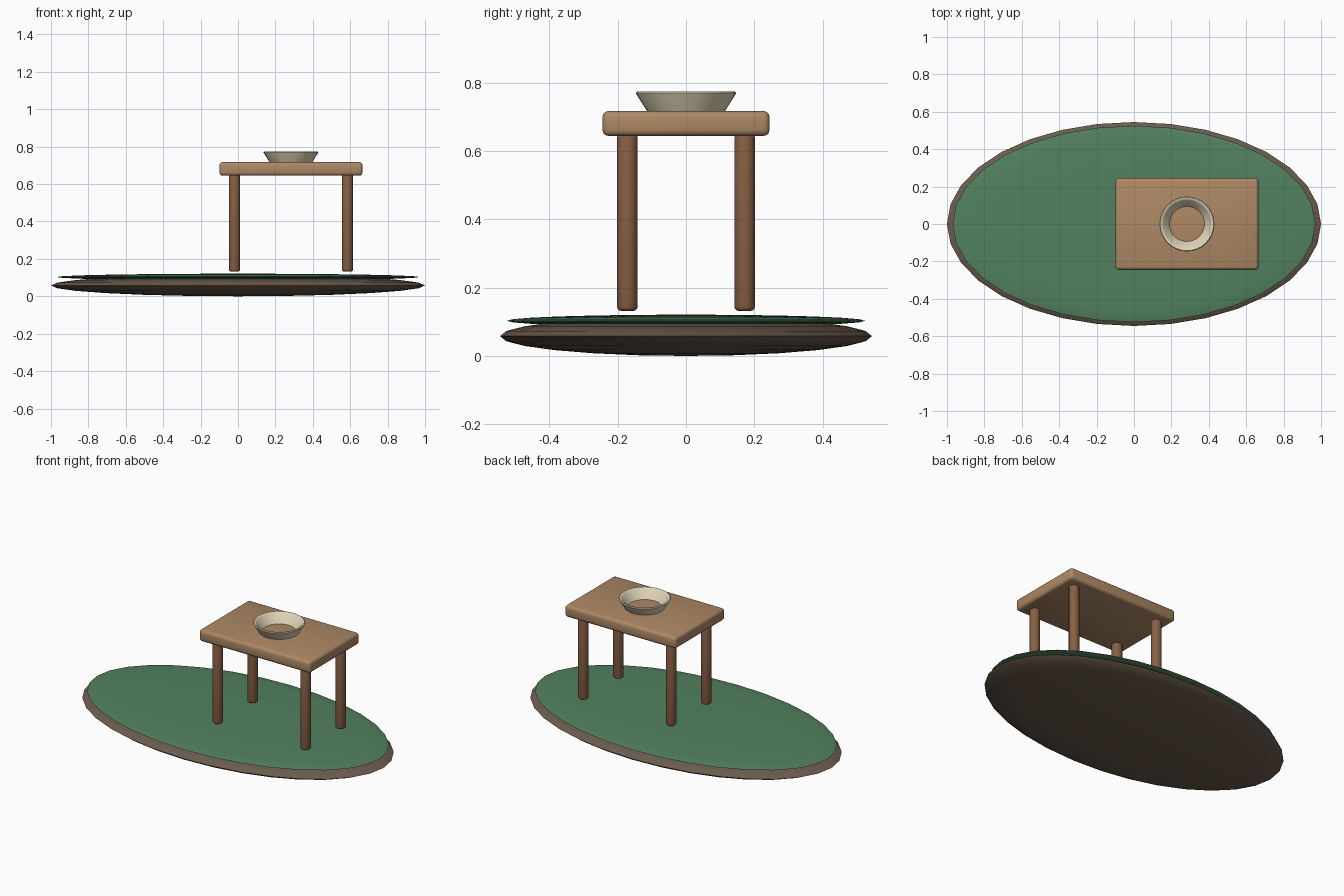
import bpy, bmesh, math

cube = bpy.data.objects.get("Cube")
if cube:
    bpy.data.objects.remove(cube, do_unlink=True)


def material(name, rgb):
    m = bpy.data.materials.new(name)
    m.use_nodes = True
    m.diffuse_color = (*rgb, 1)
    m.node_tree.nodes["Principled BSDF"].inputs["Base Color"].default_value = (*rgb, 1)
    return m


GRASS = material("grass green", (0.085, 0.22, 0.115))
EARTH = material("earth brown", (0.15, 0.105, 0.075))
OAK = material("light wood", (0.42, 0.25, 0.13))
WALNUT = material("dark wood", (0.24, 0.115, 0.055))
CLAY = material("cream clay", (0.74, 0.65, 0.47))

CX = 0.283  # table centre


def finish(name, bm, mat, location, bevel=0, angle=40):
    """Turn a bmesh into a shaded, optionally bevelled object."""
    bmesh.ops.recalc_face_normals(bm, faces=bm.faces)
    mesh = bpy.data.meshes.new(name)
    bm.to_mesh(mesh)
    bm.free()
    mesh.materials.append(mat)
    ob = bpy.data.objects.new(name, mesh)
    bpy.context.collection.objects.link(ob)
    ob.location = location
    bpy.ops.object.select_all(action="DESELECT")
    ob.select_set(True)
    bpy.context.view_layer.objects.active = ob
    if bevel:
        mod = ob.modifiers.new("soft edges", "BEVEL")
        mod.width, mod.segments = bevel, 3
        mod.limit_method = "ANGLE"
        bpy.ops.object.modifier_apply(modifier=mod.name)
    bpy.ops.object.shade_smooth_by_angle(angle=math.radians(angle))
    return ob


def disc(name, mat, z, radii):
    """Flattened sphere used for the ground layers."""
    bm = bmesh.new()
    bmesh.ops.create_uvsphere(bm, u_segments=32, v_segments=12, radius=1)
    bmesh.ops.scale(bm, vec=radii, verts=bm.verts)
    finish(name, bm, mat, (0, 0, z))


# Ground: earth mound with a grass layer
disc("earth_base", EARTH, 0.058, (1.0, 0.545, 0.058))
disc("grass_layer", GRASS, 0.103, (0.97, 0.525, 0.018))

# Table top
bm = bmesh.new()
bmesh.ops.create_cube(bm, size=1)
bmesh.ops.scale(bm, vec=(0.765, 0.49, 0.073), verts=bm.verts)
finish("table_top", bm, OAK, (CX, 0, 0.681), bevel=0.018)

# Four round legs
for side, sx in (("left", 1), ("right", -1)):
    for end, sy in (("front", -1), ("back", 1)):
        bm = bmesh.new()
        bmesh.ops.create_cone(bm, cap_ends=True, segments=24,
                              radius1=0.03, radius2=0.03, depth=0.52)
        finish(f"{end}_{side}_leg", bm, WALNUT,
               (CX + sx * 0.302, sy * 0.172, 0.392), bevel=0.012)

# Open bowl: closed wall profile spun around its axis
profile = [(0.103, 0.70), (0.144, 0.764), (0.147, 0.770), (0.143, 0.774),
           (0.134, 0.773), (0.128, 0.768), (0.082, 0.70)]
bm = bmesh.new()
verts = [bm.verts.new((r, 0, z)) for r, z in profile]
edges = [bm.edges.new((a, b)) for a, b in zip(verts, verts[1:] + verts[:1])]
bmesh.ops.spin(bm, geom=verts + edges, cent=(0, 0, 0), axis=(0, 0, 1),
               angle=math.tau, steps=32)
bmesh.ops.remove_doubles(bm, verts=bm.verts, dist=0.0001)
finish("bowl", bm, CLAY, (CX, 0, 0), angle=50)
